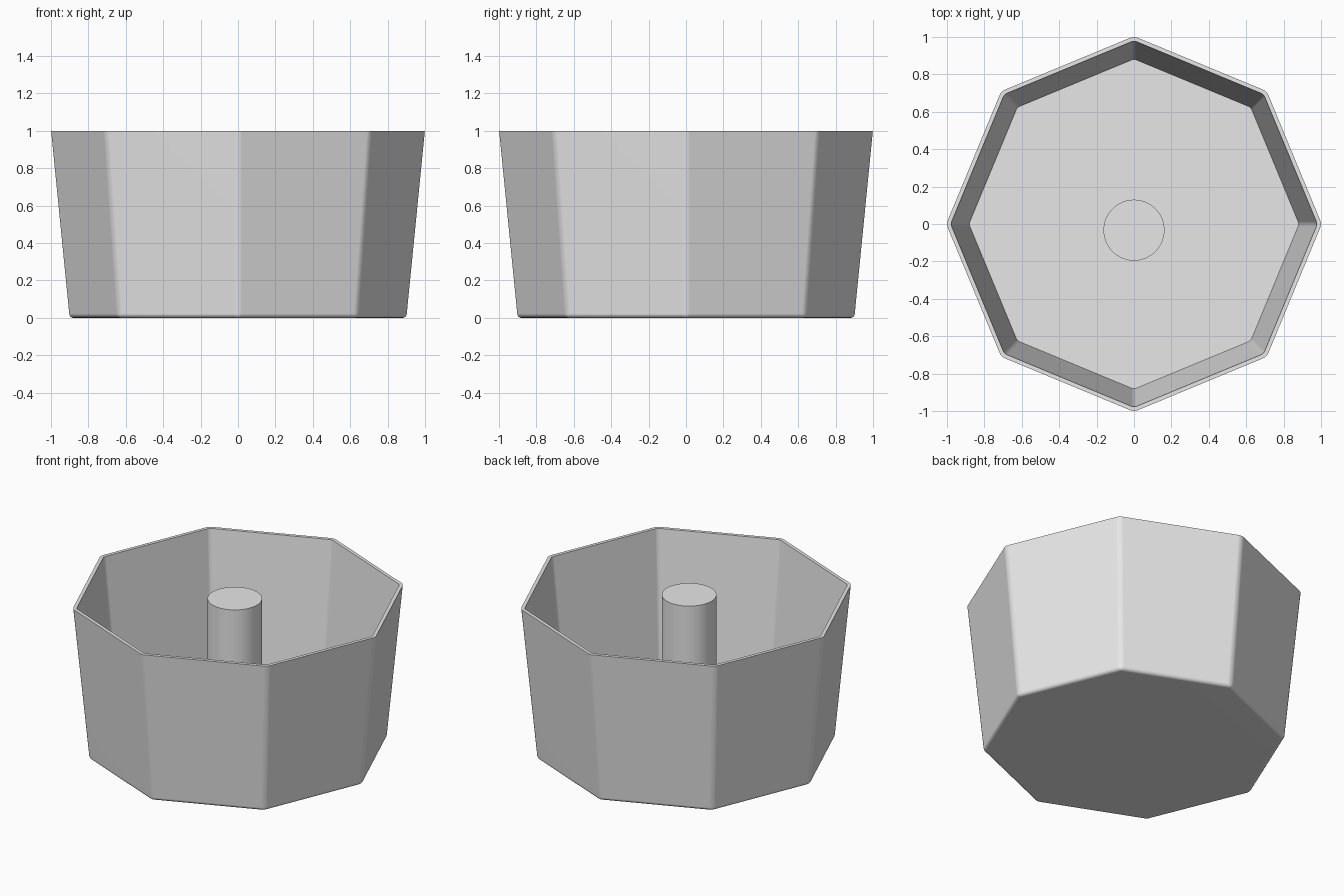
import bpy, bmesh, math
from mathutils import Matrix

cube = bpy.data.objects.get("Cube")
if cube:
    bpy.data.objects.remove(cube, do_unlink=True)

HEIGHT = 1.0
WALL = 0.022

# One plain grey for everything
grey = bpy.data.materials.new("light_grey")
grey.use_nodes = True
colour = (0.8, 0.8, 0.8, 1)
grey.diffuse_color = colour
grey.node_tree.nodes["Principled BSDF"].inputs["Base Color"].default_value = colour


def make_object(name, bm):
    mesh = bpy.data.meshes.new(name)
    bm.to_mesh(mesh)
    bm.free()
    mesh.materials.append(grey)
    obj = bpy.data.objects.new(name, mesh)
    bpy.context.collection.objects.link(obj)
    return obj


def activate(obj):
    bpy.ops.object.select_all(action="DESELECT")
    obj.select_set(True)
    bpy.context.view_layer.objects.active = obj


def cone(bm, sides, bottom, top, low, high, y=0):
    bmesh.ops.create_cone(bm, cap_ends=True, segments=sides, radius1=bottom,
                          radius2=top, depth=high - low,
                          matrix=Matrix.Translation((0, y, (low + high) / 2)))


# Octagonal pot: tapered open shell with softened corners
bm = bmesh.new()
cone(bm, 8, 0.905, 1.004, 0, HEIGHT)
lid = [f for f in bm.faces if f.normal.z > 0.9]
bmesh.ops.delete(bm, geom=lid, context="FACES")
edges = [e for e in bm.edges if not e.is_boundary]
bmesh.ops.bevel(bm, geom=edges, offset=0.022, offset_type="OFFSET",
                segments=4, profile=0.5, affect="EDGES", clamp_overlap=True)
pot = make_object("pot", bm)
shell = pot.modifiers.new("wall", "SOLIDIFY")
shell.thickness = WALL
shell.offset = -1
shell.use_even_offset = True
activate(pot)
bpy.ops.object.modifier_apply(modifier=shell.name)
for v in pot.data.vertices:      # level rim
    if v.co.z > HEIGHT * 0.9:
        v.co.z = HEIGHT
bpy.ops.object.shade_smooth_by_angle(angle=math.radians(35))
weighted = pot.modifiers.new("flat_sides", "WEIGHTED_NORMAL")
weighted.keep_sharp = True

# Round centre post rising from the floor to rim height
bm = bmesh.new()
cone(bm, 64, 0.163, 0.163, WALL / 2, HEIGHT, y=-0.033)
post = make_object("centre_post", bm)
activate(post)
bpy.ops.object.shade_smooth_by_angle(angle=math.radians(35))
